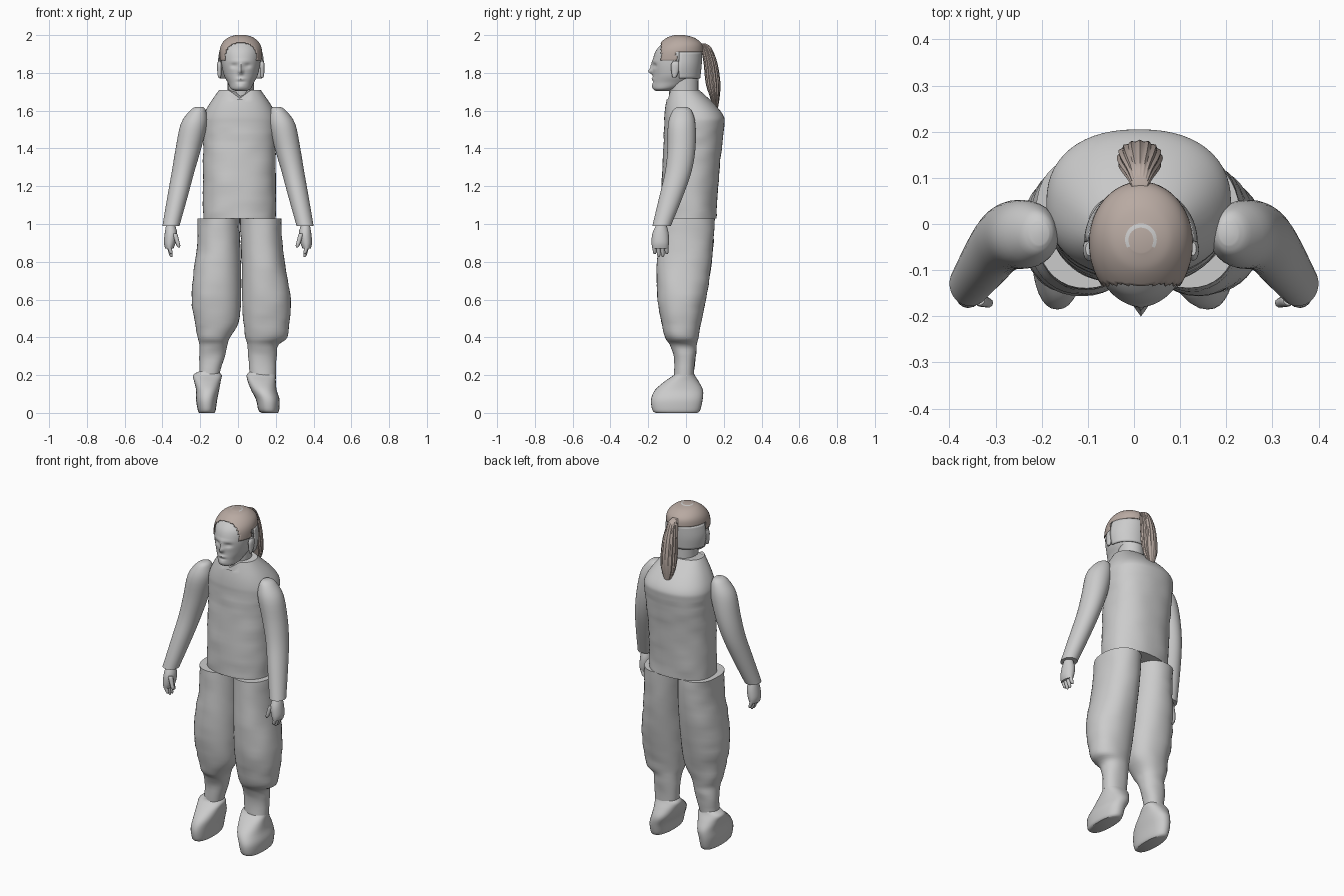
import bpy, bmesh, math
from mathutils import Vector, noise

if "Cube" in bpy.data.objects:
    bpy.data.objects.remove(bpy.data.objects["Cube"], do_unlink=True)


def material(name, rgb):
    mat = bpy.data.materials.new(name)
    mat.use_nodes = True
    mat.diffuse_color = (*rgb, 1)
    mat.node_tree.nodes["Principled BSDF"].inputs["Base Color"].default_value = (*rgb, 1)
    return mat


GREY = material("plain grey", (.6, .6, .6))
BROWN = material("hair brown", (.48, .4, .36))


def smooth_rings(rings, steps):
    """Catmull-Rom interpolation between the given cross-sections."""
    result = []
    last = len(rings) - 1
    for i in range(last):
        a, b, c, d = (rings[max(0, min(last, i + k))] for k in (-1, 0, 1, 2))
        for s in range(steps):
            t = s / steps
            result.append([
                q + t * ((r - p) + t * ((2 * p - 5 * q + 4 * r - w) + t * (3 * (q - r) + w - p))) / 2
                for p, q, r, w in zip(a, b, c, d)])
    result.append(list(rings[last]))
    return result


def loft(name, rings, mat=GREY, sides=32, steps=4, power=2.0, ripple=0.0,
         grow=0.0, shape=None, keep=None, wall=0.0, capped=True):
    """Skin level rounded sections, each given as z, x min, x max, y min, y max."""
    bm = bmesh.new()
    loops = []
    for z, x0, x1, y0, y1 in smooth_rings(rings, steps):
        loop = []
        for i in range(sides):
            angle = math.tau * i / sides
            c, s = math.cos(angle), math.sin(angle)
            wave = 1 + ripple * math.cos(angle * sides / 4)
            x = (x0 + x1) / 2 + ((x1 - x0) / 2 + grow) * wave * math.copysign(abs(c) ** (2 / power), c)
            y = (y0 + y1) / 2 + ((y1 - y0) / 2 + grow) * wave * math.copysign(abs(s) ** (2 / power), s)
            loop.append(bm.verts.new((x, y, z + grow)))
        loops.append(loop)
    for low, high in zip(loops, loops[1:]):
        for i in range(sides):
            j = (i + 1) % sides
            bm.faces.new((low[i], low[j], high[j], high[i]))
    if capped:
        bm.faces.new(loops[0])
        bm.faces.new(loops[-1])
    if shape:
        for v in bm.verts:
            shape(v.co)
    if keep:
        unwanted = [f for f in bm.faces if not keep(f.calc_center_median())]
        bmesh.ops.delete(bm, geom=unwanted, context='FACES')
    bmesh.ops.recalc_face_normals(bm, faces=bm.faces)
    mesh = bpy.data.meshes.new(name)
    bm.to_mesh(mesh)
    bm.free()
    obj = bpy.data.objects.new(name, mesh)
    bpy.context.collection.objects.link(obj)
    mesh.materials.append(mat)
    if wall:
        mod = obj.modifiers.new("thickness", 'SOLIDIFY')
        mod.thickness = wall
    bpy.ops.object.select_all(action='DESELECT')
    obj.select_set(True)
    bpy.context.view_layer.objects.active = obj
    bpy.ops.object.shade_smooth_by_angle(angle=math.radians(45))
    return obj


def taper(name, start, end, r0, r1):
    """A short rounded digit between two points."""
    a, b = Vector(start), Vector(end)
    rings = []
    for t, k in ((0, .8), (.1, 1), (.5, 1), (.85, .95), (1, .4)):
        p, r = a.lerp(b, t), (r0 + (r1 - r0) * t) * k
        rings.append((p.z, p.x - r, p.x + r, p.y - r, p.y + r))
    return loft(name, rings, sides=10, steps=2)


def mirrored(rings):
    return [(z, -x1, -x0, y0, y1) for z, x0, x1, y0, y1 in rings]


def cloth(co):
    """Slight creases in the fabric."""
    amount = .004 * noise.noise(Vector((co.x * 9, co.y * 9, co.z * 22)))
    co.x += amount * (1 if co.x > 0 else -1)
    co.y += amount * (1 if co.y > 0 else -1)


# Tunic, with a small notch at the front of the collar
def tunic_shape(co):
    if co.z < 1.5:
        cloth(co)
    if co.z > 1.66 and co.y < -.04:
        co.z -= .045 * max(0, 1 - abs(co.x - .01) / .06)


loft("tunic", [
    (1.03, -.185, .2, -.13, .16), (1.2, -.185, .2, -.13, .17),
    (1.4, -.185, .2, -.12, .19), (1.52, -.19, .21, -.115, .203),
    (1.57, -.185, .205, -.115, .2), (1.63, -.155, .175, -.108, .155),
    (1.71, -.1, .12, -.09, .07)], sides=56, steps=6, power=2.3, shape=tunic_shape)

# Trousers: both legs share depth and height, each has its own width
leg_depth = [(1.03, -.14, .15), (.9, -.145, .145), (.75, -.155, .13), (.6, -.15, .105),
             (.48, -.13, .08), (.4, -.11, .065), (.36, -.085, .058), (.3, -.065, .052), (.2, -.062, .042)]
leg_width = {
    "left": [(.01, .23), (.015, .235), (.02, .255), (.022, .28), (.03, .272),
             (.04, .262), (.05, .215), (.055, .205), (.06, .2)],
    "right": [(-.215, .008), (-.215, .012), (-.235, .016), (-.245, .016), (-.228, .005),
              (-.215, -.04), (-.205, -.055), (-.205, -.07), (-.205, -.1)]}

# Shoes, built the same way
shoe_depth = [(0, -.16, .06), (.015, -.178, .075), (.07, -.185, .088), (.12, -.165, .09),
              (.165, -.115, .068), (.2, -.066, .046), (.22, -.058, .038)]
shoe_width = {
    "left": [(.125, .21), (.108, .218), (.095, .22), (.07, .205), (.052, .2), (.046, .2), (.065, .195)],
    "right": [(-.205, -.125), (-.213, -.118), (-.222, -.11), (-.222, -.1),
              (-.232, -.092), (-.238, -.086), (-.205, -.11)]}


def join_sections(depth, width):
    return [(z, x0, x1, y0, y1) for (z, y0, y1), (x0, x1) in zip(depth, width)]


for side in ("left", "right"):
    loft(side + "_trouser_leg", join_sections(leg_depth, leg_width[side]),
         sides=40, power=2.2, shape=cloth)
    loft(side + "_shoe", join_sections(shoe_depth, shoe_width[side]), power=2.3)

# Sleeves and hands
sleeve = [(1.62, .185, .225, -.045, .005), (1.6, .17, .255, -.07, .03), (1.53, .163, .303, -.095, .05),
          (1.4, .195, .33, -.098, .05), (1.28, .23, .35, -.11, .03),
          (1.15, .265, .373, -.14, -.015), (.99, .31, .4, -.178, -.08)]
palm = [(1.0, .335, .38, -.155, -.105), (.95, .322, .388, -.178, -.092),
        (.9, .33, .392, -.182, -.09), (.87, .342, .385, -.178, -.095)]
for side, sign in (("left", 1), ("right", -1)):
    flip = (lambda r: r) if sign > 0 else mirrored
    loft(side + "_sleeve", flip(sleeve))
    loft(side + "_palm", flip(palm), sides=20)
    for i, tip in enumerate((.84, .825, .825, .84)):
        y = -.168 + .021 * i
        taper(f"{side}_finger_{i + 1}", (sign * .368, y, .89), (sign * .352, y + .003, tip), .012, .009)
    taper(side + "_thumb", (sign * .335, -.165, .95), (sign * .312, -.172, .875), .014, .01)

# Head with sculpted face: x offset, height, width, height spread, push
face = [(.036, 1.838, .018, .011, .011), (-.036, 1.838, .018, .011, .011),
        (0, 1.808, .011, .014, -.024), (0, 1.835, .007, .016, -.01),
        (0, 1.768, .02, .006, -.006), (0, 1.752, .022, .005, .005),
        (0, 1.728, .022, .012, -.004), (0, 1.862, .05, .008, -.004)]
MID = .015


def sculpt(co):
    if co.y < -.1:
        co.y += sum(push * math.exp(-((co.x - MID - x) / w) ** 2 - ((co.z - z) / h) ** 2)
                    for x, z, w, h, push in face)


head = [(1.705, -.015, .045, -.16, -.09), (1.717, -.038, .068, -.174, -.04),
        (1.75, -.055, .085, -.177, .03), (1.79, -.075, .105, -.175, .065),
        (1.85, -.087, .117, -.178, .08), (1.91, -.09, .12, -.163, .085),
        (1.95, -.077, .107, -.132, .075), (1.98, -.045, .075, -.093, .035),
        (1.993, -.005, .035, -.055, -.015)]
loft("head", head, sides=72, steps=8, shape=sculpt)
loft("neck", [(1.6, -.06, .09, -.08, .07), (1.68, -.055, .085, -.09, .066),
              (1.8, -.055, .085, -.09, .066)], sides=24)

# Ears
for side, x in (("left", .128), ("right", -.098)):
    loft(side + "_ear", [(1.775, x - .006, x + .006, -.07, -.055), (1.79, x - .01, x + .01, -.075, -.045),
                         (1.84, x - .013, x + .013, -.08, -.03), (1.862, x - .007, x + .007, -.068, -.04)],
         sides=16)

# Shell round the back of the head
loft("head_back_shell", [(1.77, -.098, .128, -.15, .075), (1.84, -.108, .138, -.16, .083),
                         (1.91, -.1, .13, -.16, .086)],
     sides=48, keep=lambda c: c.y > -.04, wall=.006, capped=False)

# Hair cap with a bare swirl on the crown
cap = loft("hair_cap", head, BROWN, sides=72, steps=8, grow=.007,
           keep=lambda c: c.y > -.132 and c.z > (1.862 if c.y < -.05 else 1.91), wall=.004)
cap.data.materials.append(GREY)
for poly in cap.data.polygons:
    dx, dy = poly.center.x - MID, poly.center.y + .035
    if poly.center.z > 1.98 and .024 < math.hypot(dx, dy) < .036 and dy > -.015:
        poly.material_index = 1

# Ponytail with strand ridges
loft("ponytail", [(1.955, -.005, .03, .07, .105), (1.93, -.015, .04, .08, .135),
                  (1.85, -.03, .055, .095, .165), (1.75, -.035, .06, .105, .18),
                  (1.68, -.03, .055, .125, .178), (1.61, -.005, .03, .148, .168)],
     BROWN, sides=64, ripple=.05)
